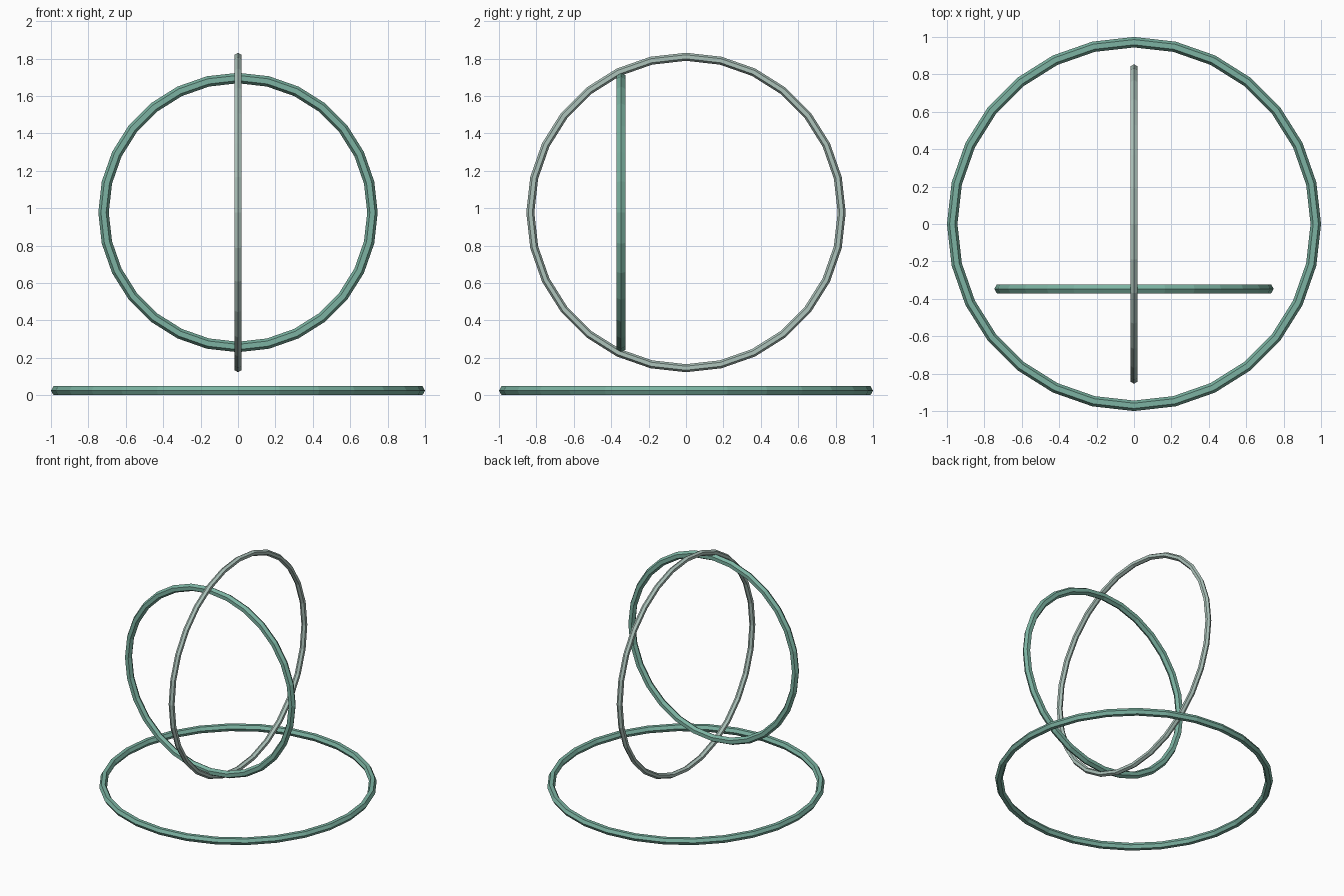
import bpy
from math import pi, sqrt

if "Cube" in bpy.data.objects:
    bpy.data.objects.remove(bpy.data.objects["Cube"])


def material(name, color):
    mat = bpy.data.materials.new(name)
    mat.diffuse_color = (*color, 1)
    mat.use_nodes = True
    mat.node_tree.nodes["Principled BSDF"].inputs["Base Color"].default_value = mat.diffuse_color
    return mat


def ring(name, outer, tube, center, rotation, mat):
    # low-poly ring: 28 segments around, hexagonal tube with a point facing outward
    bpy.ops.mesh.primitive_torus_add(
        major_segments=28, minor_segments=6,
        major_radius=outer - tube, minor_radius=tube,
        location=center, rotation=rotation)
    obj = bpy.context.object
    obj.name = name
    obj.data.name = name
    obj.data.materials.append(mat)
    bpy.ops.object.shade_flat()
    return obj


green = material("sea_green", (0.20, 0.45, 0.36))
pale = material("pale_green", (0.42, 0.55, 0.50))

TUBE = 0.028
MID_Z = 0.977

# flat ring resting on the ground
ring("base_ring", 1.0, TUBE, (0, 0, TUBE * sqrt(3) / 2), (0, 0, 0), green)

# upright ring facing the front, set forward of the centre
ring("front_ring", 0.747, TUBE, (0, -0.347, MID_Z), (pi / 2, 0, 0), green)

# thin upright ring facing the side
ring("side_ring", 0.854, 0.0215, (0, 0, MID_Z), (0, pi / 2, 0), pale)
